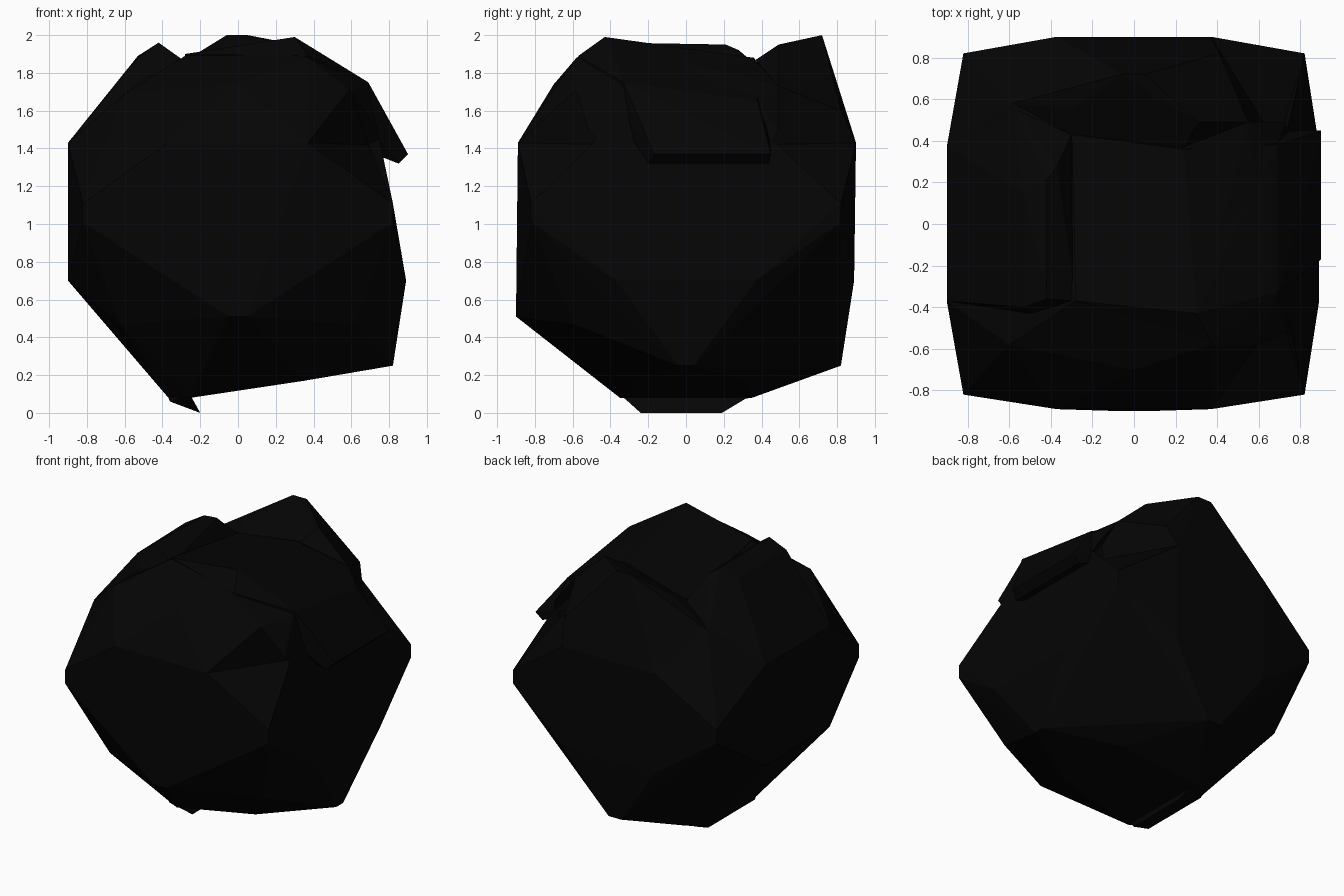
import bpy, bmesh

mat = bpy.data.materials.new("coal black")
mat.diffuse_color = (0.0014, 0.0014, 0.0014, 1)


def hull(name, pts):
    """Flat-faced chunk wrapped around a few corner points."""
    bm = bmesh.new()
    for p in pts:
        bm.verts.new(p)
    bmesh.ops.convex_hull(bm, input=bm.verts[:])
    loose = [v for v in bm.verts if not v.link_faces]
    bmesh.ops.delete(bm, geom=loose, context='VERTS')
    bmesh.ops.recalc_face_normals(bm, faces=bm.faces[:])
    me = bpy.data.meshes.new(name)
    bm.to_mesh(me)
    bm.free()
    me.materials.append(mat)
    ob = bpy.data.objects.new(name, me)
    bpy.context.collection.objects.link(ob)
    return ob


def mx(x, y, z):
    return [(-x, y, z), (x, y, z)]


def my(x, y, z):
    return [(x, -y, z), (x, y, z)]


# main lump: four chipped walls and a slanted underside
body = hull("rock_body",
            mx(.82, -.82, 1.11) + mx(.82, .82, 1.11)
            + mx(.82, -.82, 1.01) + mx(.82, .82, 1.01)
            + mx(.37, -.89, 1.43) + mx(.37, .9, 1.43) + mx(.37, .89, .7)
            + my(-.9, .37, 1.43) + my(-.9, .37, .7) + my(.89, .37, .7)
            + mx(.05, -.9, .51) + mx(.05, .82, .25) + my(.82, .04, .25)
            + my(-.36, .26, .07) + my(-.25, .35, .08) + my(.35, .3, .17)
            + my(.69, .38, 1.42) + mx(.62, -.59, .47)
            + [(-.6, -.58, 1.69), (.59, -.58, 1.71), (0, -.7, 1.74),
               (.37, -.58, 1.88), (-.58, .58, 1.68), (.55, .49, 1.73),
               (.69, -.34, 1.73), (.69, .38, 1.63),
               (-.28, -.37, 1.89), (-.3, .43, 1.76),
               (.3, -.43, 1.97), (.24, .36, 1.87)])

# chips knocked out of the two right-hand shoulders
chips = [hull("front_chip_cutter", [(.37, -.89, 1.43), (.59, -.58, 1.71), (.69, -.38, 1.42),
                                    (.82, -.82, 1.11), (.95, -.8, 1.55)]),
         hull("back_chip_cutter", [(.37, .9, 1.43), (.55, .49, 1.73), (.69, .38, 1.42),
                                   (.82, .82, 1.11), (.95, .8, 1.55)])]

# slab on top that hangs over the right wall
slab = hull("overhanging_slab", [
    (-.28, -.37, 1.9), (-.3, .43, 1.77), (.3, -.43, 1.99), (.24, .36, 1.88),
    (.37, -.57, 1.89), (.69, -.33, 1.75), (.69, .38, 1.65),
    (.9, -.17, 1.37), (.9, .45, 1.37), (.85, -.2, 1.32), (.85, .44, 1.32),
    (.3, -.35, 1.67), (.3, .36, 1.67), (-.2, -.35, 1.74), (-.2, .35, 1.74)])

# raised peak at the back
peak = hull("back_peak", [
    (-.06, .72, 2), (.05, .72, 2), (.31, .49, 1.95), (.24, .37, 1.87),
    (-.3, .43, 1.77), (-.3, .55, 1.83), (.55, .49, 1.73), (.41, .82, 1.6),
    (-.37, .9, 1.43), (.37, .9, 1.43), (-.58, .58, 1.68), (.4, .5, 1.4)])

# ridge along the left of the top, running down into the left wall
ridge = hull("left_ridge", [
    (-.42, -.36, 1.96), (-.42, .21, 1.95), (-.53, -.4, 1.88), (-.53, .15, 1.89),
    (-.38, -.32, 1.92), (-.37, .28, 1.92), (-.28, -.37, 1.86), (-.3, .43, 1.76),
    (-.5, -.43, 1.78), (-.58, .58, 1.66), (-.4, -.4, 1.5),
    (-.9, -.37, 1.43), (-.9, .37, 1.43)])

# thin sliver under the left of the base
sliver = hull("bottom_sliver", [
    (-.2, -.24, 0), (-.2, .19, 0), (-.36, -.28, .06), (-.36, .26, .06),
    (-.25, -.34, .09), (-.25, .34, .09), (-.4, -.26, .15), (-.4, .26, .15)])

# knock out the chips, then fuse the chunks into one solid lump
steps = [(c, 'DIFFERENCE') for c in chips] + [(p, 'UNION') for p in (slab, peak, ridge, sliver)]
for ob, op in steps:
    m = body.modifiers.new(ob.name, 'BOOLEAN')
    m.operation = op
    m.solver = 'EXACT'
    m.object = ob
dg = bpy.context.evaluated_depsgraph_get()
fused = bpy.data.meshes.new_from_object(body.evaluated_get(dg))
body.modifiers.clear()
body.data = fused
for ob, op in steps:
    bpy.data.objects.remove(ob)
